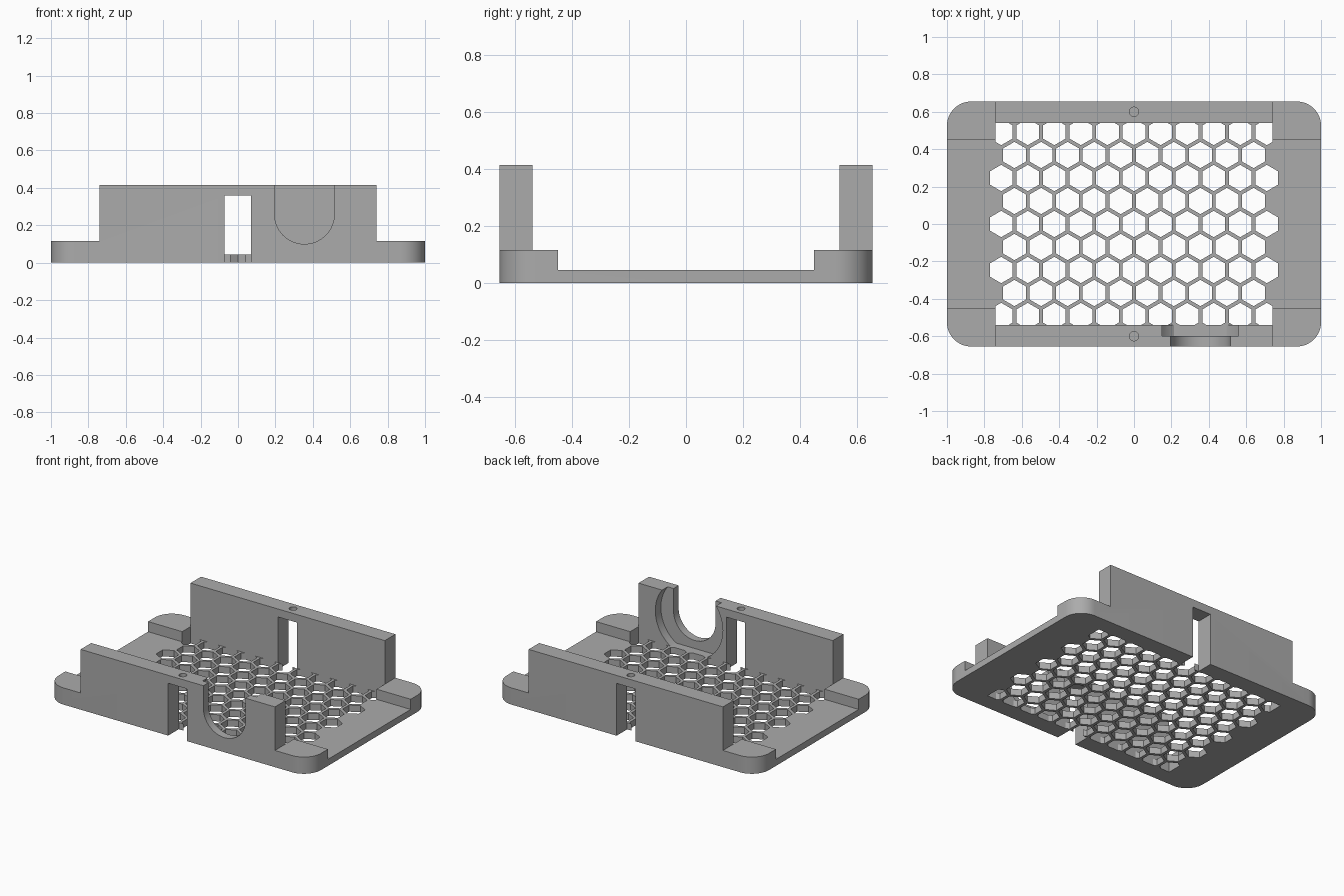
import bpy
import bmesh
from math import cos, sin, pi, sqrt
from mathutils import Vector

old = bpy.data.objects.get("Cube")
if old:
    bpy.data.objects.remove(old, do_unlink=True)

HALF_Y = 0.655      # half depth
WALL_X = 0.74       # half length of the tall walls
WALL_Y = 0.54       # inner face of the tall walls
BLOCK_Y = 0.45      # inner face of the corner blocks
FLOOR, BLOCK, TOP = 0.045, 0.115, 0.415

grey = bpy.data.materials.new("plain grey")
grey.use_nodes = True
colour = (0.41, 0.41, 0.41, 1)
grey.diffuse_color = colour
grey.node_tree.nodes["Principled BSDF"].inputs["Base Color"].default_value = colour


def arc(cx, cy, r, start, end, steps):
    return [(cx + r * cos(start + (end - start) * i / steps),
             cy + r * sin(start + (end - start) * i / steps)) for i in range(steps + 1)]


def rect(x0, x1, y0, y1):
    return [(x0, y0), (x1, y0), (x1, y1), (x0, y1)]


def clip(points, axis, limit, sign):
    """Keep the part of a convex outline where sign * coordinate <= limit."""
    result = []
    for a, b in zip(points, points[1:] + points[:1]):
        da, db = sign * a[axis] - limit, sign * b[axis] - limit
        if da <= 0:
            result.append(a)
        if da * db < 0:
            t = da / (da - db)
            result.append((a[0] + t * (b[0] - a[0]), a[1] + t * (b[1] - a[1])))
    return result


def prism(name, outlines, lo, hi, along_y=False):
    """Extrude outlines along z, or outlines in x and z along y."""
    bm = bmesh.new()
    for points in outlines:
        place = (lambda p: (p[0], lo, p[1])) if along_y else (lambda p: (p[0], p[1], lo))
        face = bm.faces.new([bm.verts.new(place(p)) for p in points])
        moved = bmesh.ops.extrude_face_region(bm, geom=[face])["geom"]
        step = Vector((0, hi - lo, 0)) if along_y else Vector((0, 0, hi - lo))
        bmesh.ops.translate(bm, vec=step, verts=[g for g in moved if isinstance(g, bmesh.types.BMVert)])
    bmesh.ops.recalc_face_normals(bm, faces=bm.faces)
    mesh = bpy.data.meshes.new(name)
    bm.to_mesh(mesh)
    bm.free()
    mesh.materials.append(grey)
    obj = bpy.data.objects.new(name, mesh)
    bpy.context.collection.objects.link(obj)
    return obj


def cut(name, outlines, lo, hi, along_y=False):
    cutter = prism(name, outlines, lo, hi, along_y)
    cutter.hide_render = True
    mod = tray.modifiers.new(name, "BOOLEAN")
    mod.operation, mod.solver, mod.object = "DIFFERENCE", "EXACT", cutter
    bpy.ops.object.modifier_apply(modifier=mod.name)
    bpy.data.objects.remove(cutter, do_unlink=True)


# Rounded block that the tray is carved from
R = 0.13
outline = []
for i, (sx, sy) in enumerate([(1, 1), (-1, 1), (-1, -1), (1, -1)]):
    outline += arc(sx * (1 - R), sy * (HALF_Y - R), R, i * pi / 2, (i + 1) * pi / 2, 12)
tray = prism("mounting_tray", [outline], 0, TOP)
bpy.context.view_layer.objects.active = tray
tray.select_set(True)

# Low ends, open middle, and floor between the walls
cut("end_cut", [rect(WALL_X, 1.2, -1, 1), rect(-1.2, -WALL_X, -1, 1)], BLOCK, 1)
cut("middle_cut", [rect(-1.3, 1.3, -BLOCK_Y, BLOCK_Y)], FLOOR, 1.1)
cut("floor_cut", [rect(-WALL_X, WALL_X, -WALL_Y, WALL_Y)], FLOOR, 1.2)

# Honeycomb vents, trimmed against the walls and corner blocks
PITCH, HEX_R = 0.142, 0.0705
vents = []
for row in range(-4, 5):
    odd = row % 2
    count = 10 if odd else 11
    for k in range(count):
        cx, cy = (k - (count - 1) / 2) * PITCH, row * PITCH * sqrt(3) / 2
        hexagon = [(cx + HEX_R * cos(pi / 6 + j * pi / 3),
                    cy + HEX_R * sin(pi / 6 + j * pi / 3)) for j in range(6)]
        if abs(row) == 4:
            hexagon = clip(hexagon, 1, WALL_Y, 1 if row > 0 else -1)
            hexagon = clip(clip(hexagon, 0, WALL_X, 1), 0, WALL_X, -1)
        vents.append(hexagon)
cut("vent_cut", vents, -0.1, 0.08)

# Upright slot and blind pin hole in each wall
for side in (-1, 1):
    y0, y1 = sorted((side * WALL_Y, side * 0.8))
    cut("slot_cut", [rect(-0.073, 0.07, -0.1, 0.36)], y0, y1, True)
    cut("pin_cut", [arc(0, side * 0.6, 0.025, 0, 2 * pi, 24)[:-1]], 0.385, 0.6)

# Round port in the front wall with a wider recess behind it
PORT_X, PORT_Z = 0.355, 0.26
recess = clip(arc(PORT_X, PORT_Z, 0.257, 0, 2 * pi, 64)[:-1], 1, -FLOOR, -1)
cut("recess_cut", [recess], -0.6, -0.5, True)
port = arc(PORT_X, PORT_Z, 0.16, pi, 2 * pi, 32) + [(PORT_X + 0.16, 0.6), (PORT_X - 0.16, 0.6)]
cut("port_cut", [port], -0.8, -0.55, True)

bpy.ops.object.shade_smooth_by_angle(angle=pi / 6)
